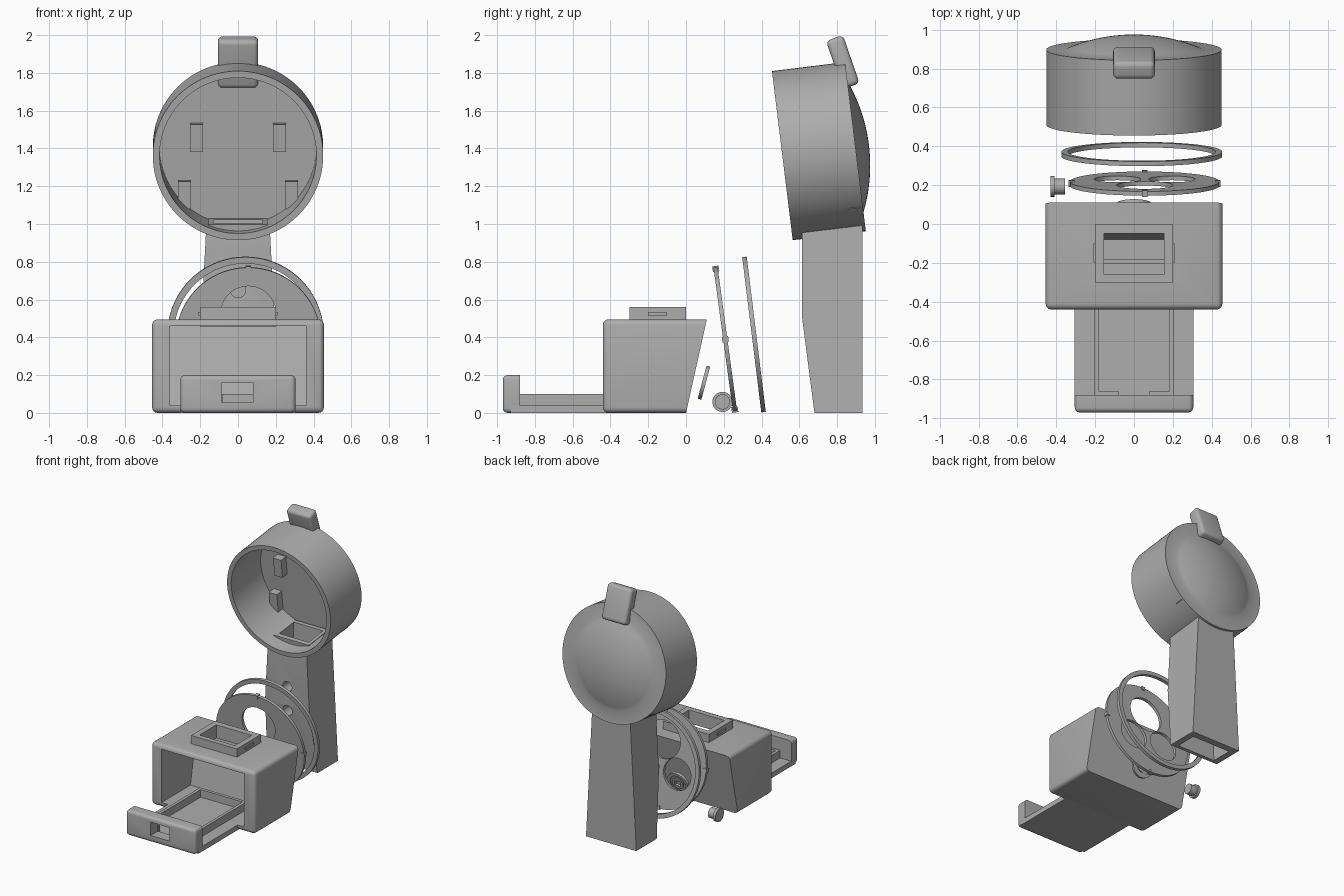
import bpy, bmesh, math
from mathutils import Vector

cube = bpy.data.objects.get("Cube")
if cube:
    bpy.data.objects.remove(cube, do_unlink=True)

GREY = (0.42, 0.42, 0.42, 1)
mat = bpy.data.materials.new("plain grey")
mat.use_nodes = True
mat.diffuse_color = GREY
mat.node_tree.nodes["Principled BSDF"].inputs["Base Color"].default_value = GREY
TILT = math.radians(7)
parts = []


def finish(name, bm, loc=(0, 0, 0), rot=(0, 0, 0), keep=True):
    bmesh.ops.recalc_face_normals(bm, faces=bm.faces)
    me = bpy.data.meshes.new(name)
    bm.to_mesh(me)
    bm.free()
    me.materials.append(mat)
    ob = bpy.data.objects.new(name, me)
    bpy.context.collection.objects.link(ob)
    ob.location, ob.rotation_euler = loc, rot
    if keep:
        parts.append(ob)
    else:
        ob.hide_render = True
    return ob


def prism(name, pts, half, bevel=0, pick=lambda e: True, shape=None, **kw):
    """Extrude a (y, z) outline across x from -half to half."""
    bm = bmesh.new()
    face = bm.faces.new([bm.verts.new((-half, y, z)) for y, z in pts])
    new = bmesh.ops.extrude_face_region(bm, geom=[face])["geom"]
    bmesh.ops.translate(bm, vec=(2 * half, 0, 0),
                        verts=[g for g in new if isinstance(g, bmesh.types.BMVert)])
    bmesh.ops.recalc_face_normals(bm, faces=bm.faces)
    if shape:
        for v in bm.verts:
            shape(v.co)
    if bevel:
        bmesh.ops.bevel(bm, geom=[e for e in bm.edges if pick(e)], offset=bevel,
                        segments=4, profile=0.5, affect='EDGES')
    return finish(name, bm, **kw)


def box(name, lo, hi, bevel=0, pick=lambda e: True, **kw):
    """Box between two corners, optionally rounded."""
    mid = (lo[0] + hi[0]) / 2

    def shift(co):
        co.x += mid
    outline = [(lo[1], lo[2]), (hi[1], lo[2]), (hi[1], hi[2]), (lo[1], hi[2])]
    return prism(name, outline, (hi[0] - lo[0]) / 2, bevel, pick, shift, **kw)


def lathe(name, pts, steps=72, **kw):
    """Turn a (radius, y) outline around the local y axis."""
    bm = bmesh.new()
    vs = [bm.verts.new((r, y, 0)) for r, y in pts]
    es = [bm.edges.new(p) for p in zip(vs, vs[1:])]
    bmesh.ops.spin(bm, geom=vs + es, cent=(0, 0, 0), axis=(0, 1, 0),
                   angle=2 * math.pi, steps=steps)
    bmesh.ops.remove_doubles(bm, verts=bm.verts, dist=1e-4)
    return finish(name, bm, **kw)


def rod(name, r, y0, y1, **kw):
    return lathe(name, [(0, y0), (r, y0), (r, y1), (0, y1)], 40, **kw)


def cut(cutter, *targets):
    for ob in targets:
        mod = ob.modifiers.new("cut", 'BOOLEAN')
        mod.operation, mod.object, mod.solver = 'DIFFERENCE', cutter, 'EXACT'
        bpy.context.view_layer.objects.active = ob
        bpy.ops.object.modifier_apply(modifier=mod.name)
    bpy.data.objects.remove(cutter, do_unlink=True)


# Base body: rounded box with a sloping back and an open front
def not_back(e):
    return not all(v.co.y > -0.1 for v in e.verts)


body = prism("base_body", [(-0.44, 0), (0, 0), (0.11, 0.495), (-0.44, 0.495)],
             0.455, 0.03, not_back)
cut(prism("body_cavity", [(-0.6, 0.04), (-0.08, 0.04), (0.0, 0.46), (-0.6, 0.46)],
          0.36, keep=False), body)

# Top socket frame, open down into the body
socket = box("socket_frame", (-0.2, -0.3, 0.455), (0.2, 0.0, 0.56))
cut(box("socket_hole", (-0.155, -0.26, 0.4), (0.155, -0.05, 0.7), keep=False), body, socket)
for side, word in ((-1, "right"), (1, "left")):
    box(word + "_socket_catch", (side * 0.203 - 0.005, -0.2, 0.515),
        (side * 0.203 + 0.005, -0.1, 0.535))

# Tray: floor, rounded front lip with a slot, and low rails
box("tray_floor", (-0.305, -0.93, 0), (0.305, -0.41, 0.04))
lip = box("tray_front", (-0.305, -0.97, 0), (0.305, -0.88, 0.2), 0.025,
          lambda e: not all(v.co.y > -0.9 for v in e.verts))
cut(box("lip_slot", (-0.085, -1.1, 0.055), (0.08, -0.8, 0.16), keep=False), lip)
for side, word in ((-1, "right"), (1, "left")):
    a, b = sorted((side * 0.183, side * 0.207))
    box(word + "_tray_rail", (a, -0.885, 0.03), (b, -0.18, 0.1))
    a, b = sorted((side * 0.08, side * 0.2))
    box(word + "_tray_stop", (a, -0.885, 0.03), (b, -0.86, 0.1))
box("rear_tray_rail", (-0.2, -0.205, 0.03), (0.2, -0.18, 0.1))

# Small round plate behind the body, with a raised rim and a square hole
PLATE = dict(loc=(0, 0.095, 0.16), rot=(math.radians(-15), 0, 0))
plate = lathe("small_round_plate", [(0, -0.01), (0.09, -0.01), (0.09, 0.01), (0.065, 0.01),
                                    (0.065, 0.003), (0.048, 0.003), (0.048, 0.01), (0, 0.01)],
              48, **PLATE)
cut(box("plate_hole", (-0.025, -0.1, -0.02), (0.025, 0.1, 0.02), keep=False, **PLATE), plate)

# Selector wheel with three round windows and four rim pegs
WHEEL = dict(loc=(0.055, 0.208, 0.39), rot=(math.radians(7.7), 0, 0))
wheel = lathe("selector_wheel", [(0, -0.011), (0.384, -0.011), (0.384, 0.011), (0, 0.011)],
              **WHEEL)
for x, z, r in ((0, 0.14, 0.145), (-0.14, -0.09, 0.12), (0.14, -0.09, 0.12)):
    hole = rod("window", r, -0.1, 0.1, keep=False, rot=WHEEL["rot"])
    hole.location = Vector(WHEEL["loc"]) + Vector(
        (x, -z * math.sin(TILT), z * math.cos(TILT)))
    cut(hole, wheel)
for i in range(4):
    x, z = 0.376 * math.cos(i * math.pi / 2), 0.376 * math.sin(i * math.pi / 2)
    box("wheel_peg", (x - 0.015, -0.017, z - 0.015), (x + 0.015, 0.017, z + 0.015), **WHEEL)

# Thin retaining ring
lathe("retaining_ring", [(0.38, -0.012), (0.414, -0.012), (0.414, 0.012), (0.38, 0.012),
                         (0.38, -0.012)], loc=(0.04, 0.36, 0.415), rot=(TILT, 0, 0))

# Side knob with a flange
lathe("side_knob", [(0, 0), (0.053, 0), (0.053, 0.022), (0.04, 0.022), (0.04, 0.076), (0, 0.076)],
      40, loc=(-0.43, 0.193, 0.058), rot=(0, 0, -math.pi / 2))

# Round housing: open drum with a domed back
HOUSING = dict(loc=(0, 0.51, 1.362), rot=(TILT, 0, 0))
DOME_R, DOME_H = 0.35, 0.072
sphere = (DOME_R ** 2 + DOME_H ** 2) / (2 * DOME_H)
dome = []
for i in range(13):
    r = DOME_R * (1 - i / 12)
    dome.append((r, 0.39 + DOME_H - sphere + math.sqrt(sphere ** 2 - r * r)))
housing = lathe("round_housing", [(0, 0.37), (0.415, 0.37), (0.415, 0), (0.451, 0),
                                  (0.451, 0.39)] + dome, 96, **HOUSING)
collar = box("housing_collar", (-0.155, 0.11, -0.425), (0.155, 0.355, -0.38), **HOUSING)
for side, word in ((-1, "right"), (1, "left")):
    for level, x, z in (("upper", 0.22, 0.055), ("lower", 0.283, -0.25)):
        box(word + "_" + level + "_block", (side * x - 0.035, 0.31, z - 0.073),
            (side * x + 0.035, 0.375, z + 0.073), **HOUSING)


# Column: tapered hollow post with two round holes in front
def taper(co):
    co.x *= 1 - 0.24 * co.z


column = prism("column", [(0.68, 0), (0.935, 0), (0.935, 1.0), (0.615, 1.0), (0.615, 0.5)],
               0.22, shape=taper)
cut(rod("drum_space", 0.43, -0.1, 0.38, keep=False, **HOUSING), column)
cut(prism("column_bore", [(0.71, -0.1), (0.88, -0.1), (0.88, 1.06), (0.70, 1.06)],
          0.17, shape=taper, keep=False), column, housing, collar)
for z in (0.65, 0.46):
    cut(rod("column_hole", 0.04, 0.5, 0.78, loc=(0, 0, z), keep=False), column)

# Rounded clip on top of the housing
box("top_clip", (-0.107, -0.0475, -0.135), (0.107, 0.0475, 0.135), 0.025,
    loc=(0, 0.83, 1.857), rot=(math.radians(19), 0, 0))

# Smooth curved surfaces, keep edges crisp
bpy.ops.object.select_all(action='DESELECT')
for ob in parts:
    ob.select_set(True)
bpy.context.view_layer.objects.active = parts[0]
bpy.ops.object.shade_smooth_by_angle(angle=math.radians(30))
